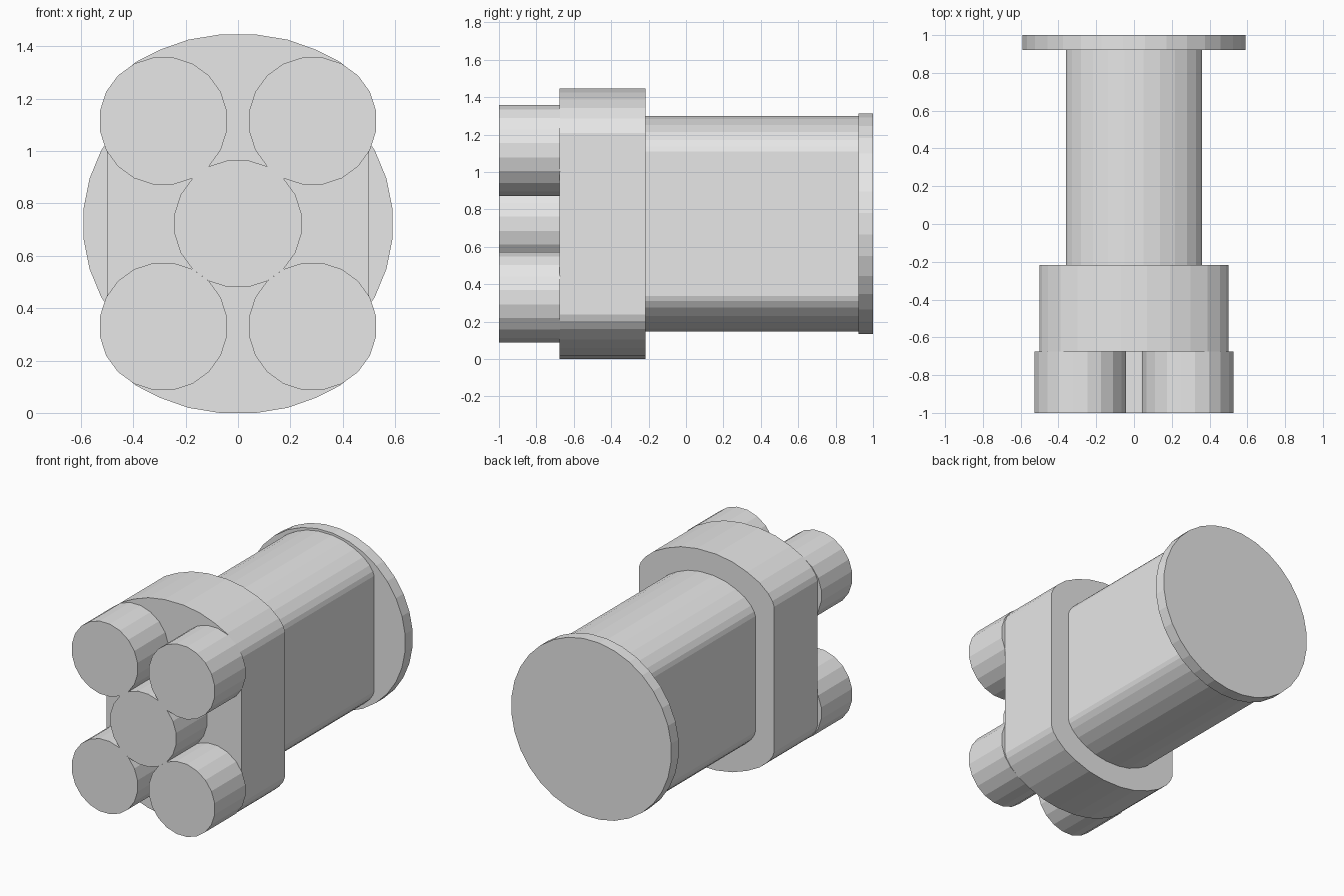
import bpy, bmesh, math

if "Cube" in bpy.data.objects:
    bpy.data.objects.remove(bpy.data.objects["Cube"])

ZC = 0.7225  # height of the common axis

grey = bpy.data.materials.new("plain grey")
grey.diffuse_color = (0.8, 0.8, 0.8, 1)
grey.use_nodes = True
grey.node_tree.nodes["Principled BSDF"].inputs["Base Color"].default_value = grey.diffuse_color


def prism(name, outline, y0, y1):
    """Extrude an x-z outline (relative to the axis) from y0 to y1."""
    bm = bmesh.new()
    front = bm.faces.new([bm.verts.new((x, y0, z + ZC)) for x, z in outline])
    res = bmesh.ops.extrude_face_region(bm, geom=[front], use_keep_orig=True)
    for v in res["geom"]:
        if isinstance(v, bmesh.types.BMVert):
            v.co.y = y1
    bmesh.ops.recalc_face_normals(bm, faces=bm.faces[:])
    me = bpy.data.meshes.new(name)
    bm.to_mesh(me)
    bm.free()
    me.materials.append(grey)
    ob = bpy.data.objects.new(name, me)
    bpy.context.collection.objects.link(ob)
    return ob


def ring(n, apothem, cx=0, cz=0):
    """Regular polygon with flat sides facing along the axes."""
    r = apothem / math.cos(math.pi / n)
    return [(cx + r * math.cos((i + 0.5) * math.tau / n),
             cz + r * math.sin((i + 0.5) * math.tau / n)) for i in range(n)]


# barrel outline: arched top and bottom, straight sides, soft corners
quarter = [(0.07, 0.7225), (0.19, 0.703), (0.30, 0.664), (0.39, 0.618),
           (0.455, 0.563), (0.487, 0.52), (0.50, 0.485)]
half = quarter + [(x, -z) for x, z in reversed(quarter)]
outline = half + [(-x, z) for x, z in reversed(half)]

prism("front_block", outline, -0.675, -0.217)
prism("main_body", [(x * 0.722, z * 0.796) for x, z in outline], -0.217, 0.921)
prism("rear_disc", ring(32, 0.59), 0.921, 1.0)

# five stubs on the front
prism("stub_centre", ring(20, 0.2425), -1.0, -0.675)
for sx, side in ((-1, "left"), (1, "right")):
    for sz, level in ((-1, "lower"), (1, "upper")):
        prism(f"stub_{level}_{side}", ring(20, 0.2425, sx * 0.285, sz * 0.3925),
              -1.0, -0.675)
